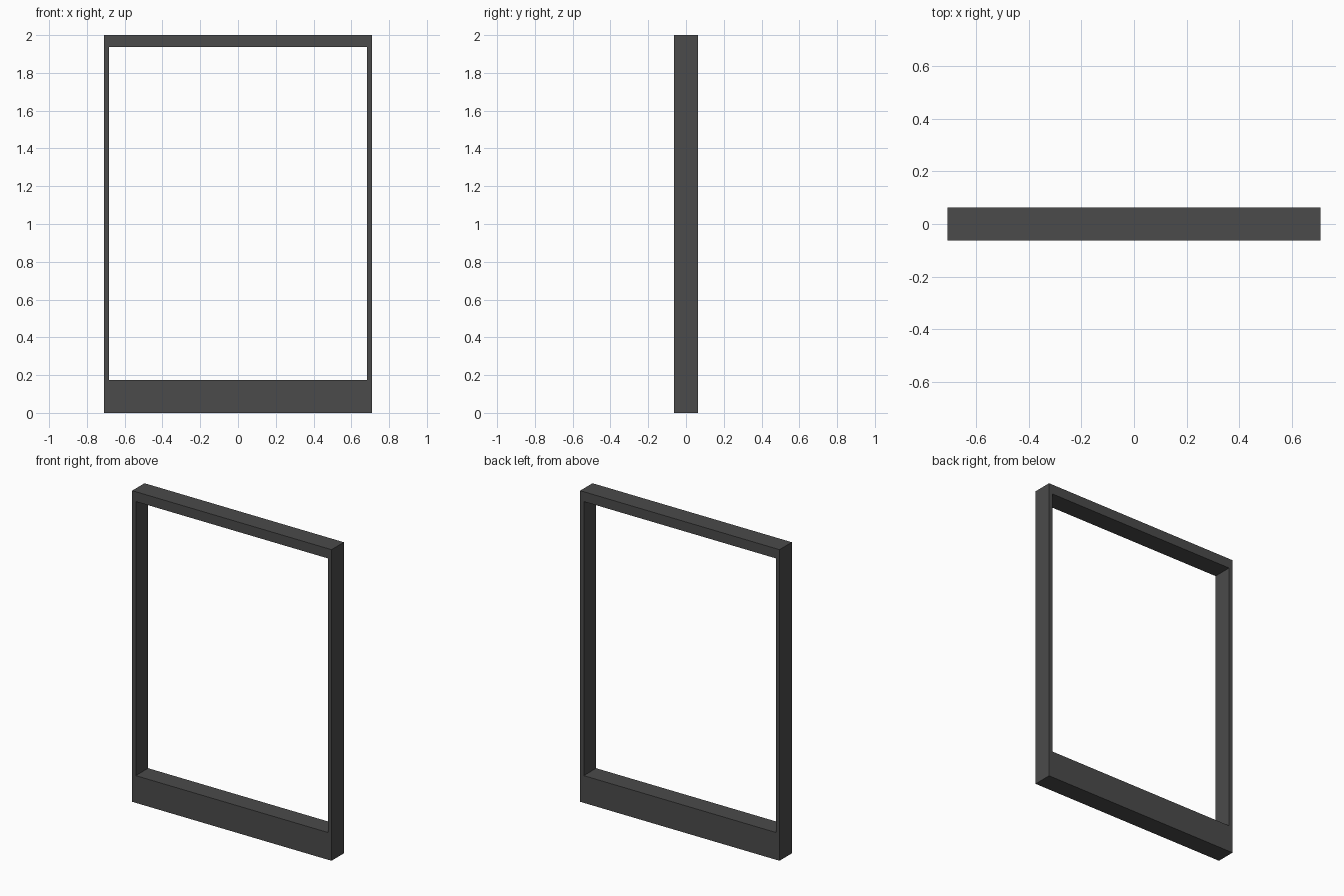
import bpy
import bmesh

if "Cube" in bpy.data.objects:
    bpy.data.objects.remove(bpy.data.objects["Cube"])

HALF_DEPTH = 0.0625


def loop(bm, half_width, bottom, top, y):
    corners = [(-1, bottom), (1, bottom), (1, top), (-1, top)]
    return [bm.verts.new((sx * half_width, y, z)) for sx, z in corners]


# One-piece frame: thin side stiles, top rail and deep bottom rail
bm = bmesh.new()
rings = [
    loop(bm, 0.709, 0.0, 2.0, -HALF_DEPTH),
    loop(bm, 0.709, 0.0, 2.0, HALF_DEPTH),
    loop(bm, 0.683, 0.175, 1.937, HALF_DEPTH),
    loop(bm, 0.683, 0.175, 1.937, -HALF_DEPTH),
]
for r in range(4):
    a, b = rings[r], rings[(r + 1) % 4]
    for i in range(4):
        j = (i + 1) % 4
        bm.faces.new((a[i], a[j], b[j], b[i]))
bmesh.ops.recalc_face_normals(bm, faces=bm.faces)

mesh = bpy.data.meshes.new("window_frame")
bm.to_mesh(mesh)
bm.free()
frame = bpy.data.objects.new("window_frame", mesh)
bpy.context.collection.objects.link(frame)

# Dark grey finish
dark = bpy.data.materials.new("dark_grey")
dark.diffuse_color = (0.07, 0.07, 0.07, 1.0)
dark.use_nodes = True
dark.node_tree.nodes["Principled BSDF"].inputs["Base Color"].default_value = dark.diffuse_color
mesh.materials.append(dark)
